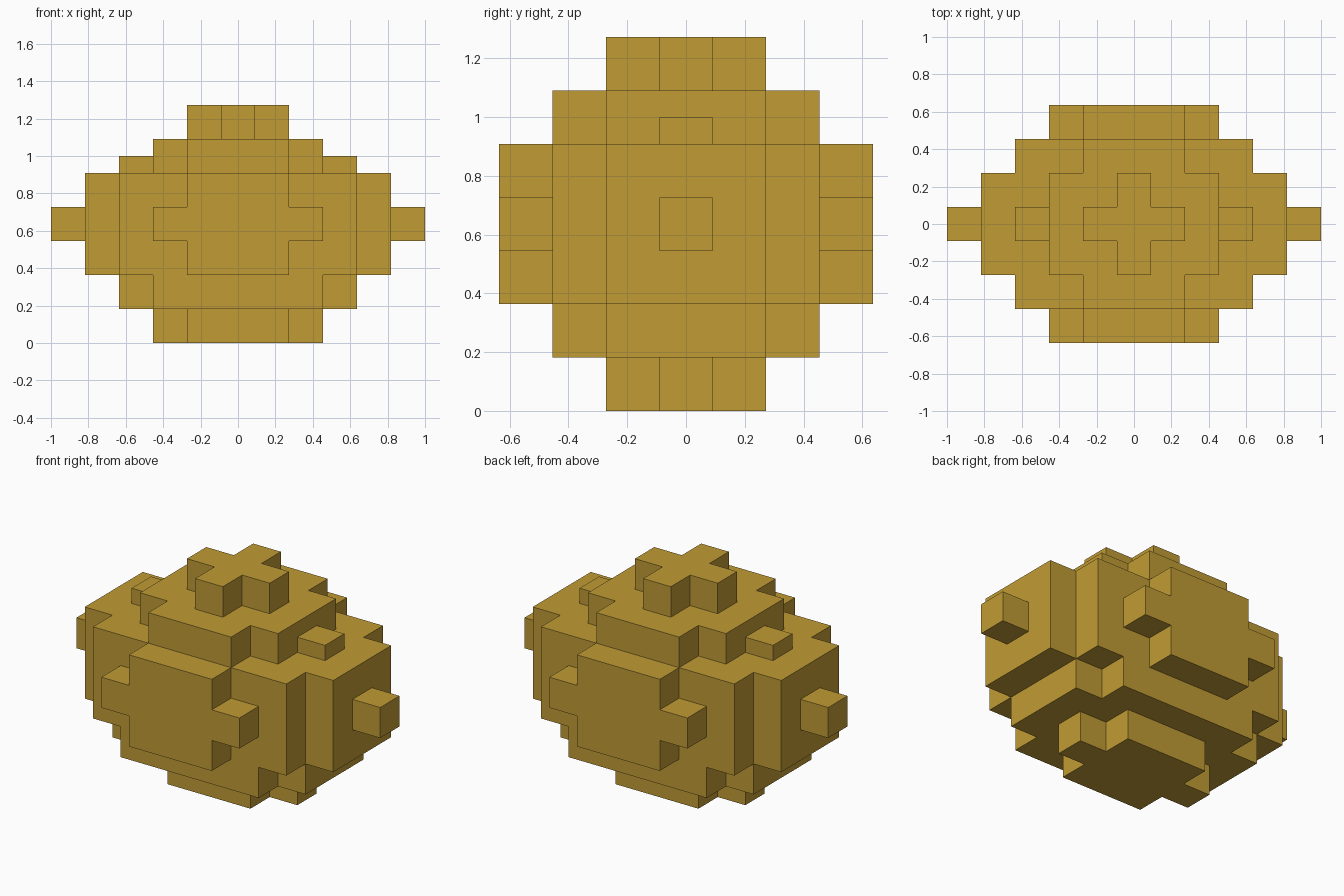
import bpy
import bmesh
import math
from mathutils import Vector

if "Cube" in bpy.data.objects:
    bpy.data.objects.remove(bpy.data.objects["Cube"], do_unlink=True)

U = 2 / 11                         # one block
STEP = Vector((U, U, U / 2))       # grid cell, half a block high

gold = bpy.data.materials.new("ochre gold")
gold.use_nodes = True
COLOUR = (0.53, 0.33, 0.035, 1)
gold.diffuse_color = COLOUR
gold.node_tree.nodes["Principled BSDF"].inputs["Base Color"].default_value = COLOUR


def box(xs, ys, z0, z1):
    """Cells of a box: inclusive block ranges in x and y, block heights in z."""
    return {(x, y, z) for x in range(xs[0], xs[1] + 1)
            for y in range(ys[0], ys[1] + 1)
            for z in range(round(z0 * 2), round(z1 * 2))}


def layer(z0, z1, *rects):
    """Stepped layer: union of centred rectangles given as half extents."""
    return set().union(*(box((-a, a), (-b, b), z0, z1) for a, b in rects))


def mirrored(cells, axis):
    return {tuple(-v if i == axis else v for i, v in enumerate(c)) for c in cells}


# Stacked layers, from the ground up
parts = {
    "base": layer(0, 1, (2, 0), (1, 1)),
    "lower_body": layer(1, 2, (3, 1), (2, 2)),
    "main_body": layer(2, 5, (4, 1), (3, 2)),
    "upper_body": layer(5, 6, (2, 1), (1, 2)),
    "top_cross": layer(6, 7, (1, 0), (0, 1)),
}

# Front and back plates, side studs and small shoulder bumps
plate = box((-1, 1), (-3, -3), 2, 5) | box((-2, 2), (-3, -3), 3, 4)
stud = box((5, 5), (0, 0), 3, 4)
bump = box((3, 3), (0, 0), 5, 5.5)
parts.update({
    "front_plate": plate, "back_plate": mirrored(plate, 1),
    "left_stud": stud, "right_stud": mirrored(stud, 0),
    "left_bump": bump, "right_bump": mirrored(bump, 0),
})

solid = set().union(*parts.values())


def build(name, cells):
    """Skin the cells wherever they border open air, then merge flat faces."""
    bm = bmesh.new()
    for c in cells:
        for axis in range(3):
            for side in (-1, 1):
                n = list(c)
                n[axis] += side
                if tuple(n) in solid:
                    continue
                p, q = (axis + 1) % 3, (axis + 2) % 3
                corners = []
                for a, b in ((0, 0), (1, 0), (1, 1), (0, 1))[::side]:
                    v = Vector(c)
                    v[axis] += side > 0
                    v[p] += a
                    v[q] += b
                    v -= Vector((0.5, 0.5, 0))
                    corners.append(bm.verts.new(v * STEP))
                bm.faces.new(corners)
    bmesh.ops.remove_doubles(bm, verts=bm.verts, dist=1e-4)
    bmesh.ops.dissolve_limit(bm, angle_limit=math.radians(1),
                             verts=bm.verts, edges=bm.edges)
    mesh = bpy.data.meshes.new(name)
    bm.to_mesh(mesh)
    bm.free()
    mesh.materials.append(gold)
    obj = bpy.data.objects.new(name, mesh)
    bpy.context.collection.objects.link(obj)


for part_name, part_cells in parts.items():
    build(part_name, part_cells)
